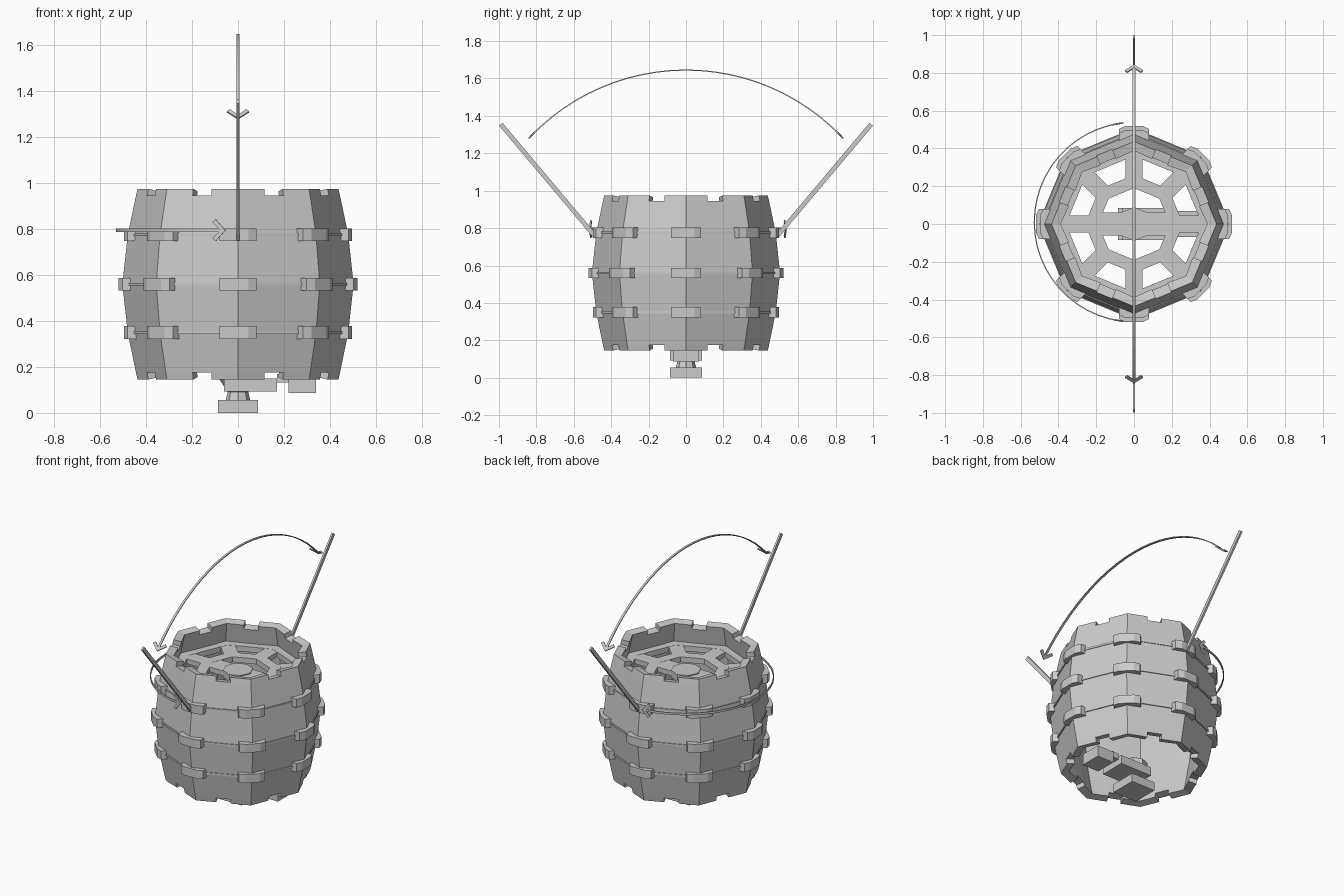
import bpy, bmesh, math
from mathutils import Vector, Matrix

if "Cube" in bpy.data.objects:
    bpy.data.objects.remove(bpy.data.objects["Cube"])

grey = bpy.data.materials.new("plain grey")
grey.diffuse_color = (0.6, 0.6, 0.6, 1)
grey.use_nodes = True
grey.node_tree.nodes["Principled BSDF"].inputs["Base Color"].default_value = grey.diffuse_color

LEVELS = [(0.145, 0.437), (0.175, 0.444), (0.35, 0.48), (0.56, 0.503),
          (0.775, 0.48), (0.945, 0.444), (0.975, 0.437)]
V8 = [Vector((math.cos(k * math.pi / 4), math.sin(k * math.pi / 4), 0)) for k in range(9)]


def finish(name, bm):
    bmesh.ops.remove_doubles(bm, verts=bm.verts, dist=1e-5)
    bmesh.ops.recalc_face_normals(bm, faces=bm.faces)
    me = bpy.data.meshes.new(name)
    bm.to_mesh(me)
    bm.free()
    me.materials.append(grey)
    ob = bpy.data.objects.new(name, me)
    bpy.context.collection.objects.link(ob)
    return ob


def loft(bm, rings, caps=True, close=False):
    """Join equal point rings with quads."""
    vs = [[bm.verts.new(p) for p in r] for r in rings]
    n = len(vs[0])
    pairs = list(zip(vs, vs[1:])) + ([(vs[-1], vs[0])] if close else [])
    for a, b in pairs:
        for i in range(n):
            j = (i + 1) % n
            bm.faces.new((a[i], a[j], b[j], b[i]))
    if caps and not close:
        bm.faces.new(vs[0])
        bm.faces.new(vs[-1])


def box(bm, x0, x1, y0, y1, z0, z1, m=Matrix()):
    loft(bm, [[m @ Vector((x, y, z)) for x, y in ((x0, y0), (x1, y0), (x1, y1), (x0, y1))]
              for z in (z0, z1)])


def octo_ring(bm, r0, r1, z0, z1):
    loft(bm, [[v * r + Vector((0, 0, z)) for v in V8[:8]]
              for r, z in ((r0, z0), (r1, z0), (r1, z1), (r0, z1))], close=True)


# barrel wall: eight staves, each with a notch in the middle of both rims
bm = bmesh.new()
cols = (0, 0.37, 0.63, 1)
for k in range(8):
    for c in range(3):
        for r in range(len(LEVELS) - 1):
            if c == 1 and r in (0, len(LEVELS) - 2):
                continue
            q = []
            for u, (z, rad) in ((cols[c], LEVELS[r]), (cols[c + 1], LEVELS[r]),
                                (cols[c + 1], LEVELS[r + 1]), (cols[c], LEVELS[r + 1])):
                q.append(bm.verts.new(V8[k].lerp(V8[k + 1], u) * rad + Vector((0, 0, z))))
            bm.faces.new(q)
wall = finish("barrel_wall", bm)
mod = wall.modifiers.new("thickness", 'SOLIDIFY')
mod.thickness = 0.05
mod.offset = -1

# thin hoops and the bent clips on the corners
hoops, clips = bmesh.new(), bmesh.new()
for z, r in (LEVELS[2], LEVELS[3], LEVELS[4]):
    octo_ring(hoops, r - 0.02, r + 0.005, z - 0.006, z + 0.006)
    for k in range(8):
        m = Matrix.Rotation(k * math.pi / 4, 4, 'Z')
        prof = [(r + 0.017, -0.045), (r + 0.017, 0.045), (r, 0.08),
                (r - 0.045, 0.08), (r - 0.02, 0), (r - 0.045, -0.08), (r, -0.08)]
        loft(clips, [[m @ Vector((x, y, h)) for x, y in prof] for h in (z - 0.028, z + 0.028)])
finish("hoops", hoops)
finish("hoop_clips", clips)

# pierced lid sunk below the top rim
bm = bmesh.new()
octo_ring(bm, 0.36, 0.425, 0.8, 0.835)
octo_ring(bm, 0.19, 0.26, 0.8, 0.835)
for k in range(8):
    box(bm, 0.22, 0.38, -0.045, 0.045, 0.802, 0.834, Matrix.Rotation(k * math.pi / 4, 4, 'Z'))
box(bm, -0.22, 0.22, -0.06, 0.06, 0.802, 0.834)
loft(bm, [[v * 0.09 + Vector((0, 0, z)) for v in V8[:8]] for z in (0.795, 0.84)])
finish("pierced_lid", bm)

# bottom foot with stem and side bar
bm = bmesh.new()
box(bm, -0.086, 0.086, -0.086, 0.086, 0, 0.056)
finish("foot_block", bm)
bm = bmesh.new()
loft(bm, [[v * r + Vector((0, 0, z)) for v in V8[:8]]
          for r, z in ((0.055, 0.05), (0.045, 0.09), (0.08, 0.145), (0.08, 0.19))])
finish("foot_stem", bm)
bm = bmesh.new()
box(bm, -0.06, 0.17, -0.085, 0.085, 0.093, 0.15)
box(bm, 0.17, 0.22, -0.06, 0.06, 0.132, 0.17)
box(bm, 0.22, 0.34, -0.07, 0.07, 0.087, 0.16)
finish("foot_bar", bm)


# two slanted pointer rods
bm = bmesh.new()
for s in (-1, 1):
    a, b = Vector((0, s * 0.99, 1.355)), Vector((0, s * 0.485, 0.755))
    d = (b - a).normalized()
    side = d.cross(Vector((1, 0, 0))) * 0.012
    w = Vector((0.006, 0, 0))
    loft(bm, [[p + w + side, p - w + side, p - w - side, p + w - side] for p in (a, b)])
finish("pointer_rods", bm)


def double_arrow(name, centre, R, half, mid, across, side):
    """Curved ribbon with an open arrowhead at both ends."""
    bm = bmesh.new()

    def pt(a, s, r):
        return centre + (mid * math.cos(a) + across * math.sin(a)) * r + side * s

    n, w, t = 24, 0.007, 0.003
    loft(bm, [[pt(a, s, r) for s, r in ((-w, R - t), (w, R - t), (w, R + t), (-w, R + t))]
              for a in (half * 0.985 * (2 * i / n - 1) for i in range(n + 1))])
    for e in (-1, 1):
        for f in (-1, 1):
            head = [(0, 0), (0.042, 0.048), (0.056, 0.036), (0.022, 0)]
            loft(bm, [[pt(e * (half - b / R), f * s, r) for b, s in head]
                      for r in (R - 0.004, R + 0.004)])
    return finish(name, bm)


X, Y, Z = Vector((1, 0, 0)), Vector((0, 1, 0)), Vector((0, 0, 1))
double_arrow("tall_arc_arrow", Vector((0, 0, 0.495)), 1.15, math.radians(47), Z, Y, X)
double_arrow("side_arc_arrow", Vector((0, 0.01, 0.795)), 0.528, math.radians(84), -X, Y, Z)
